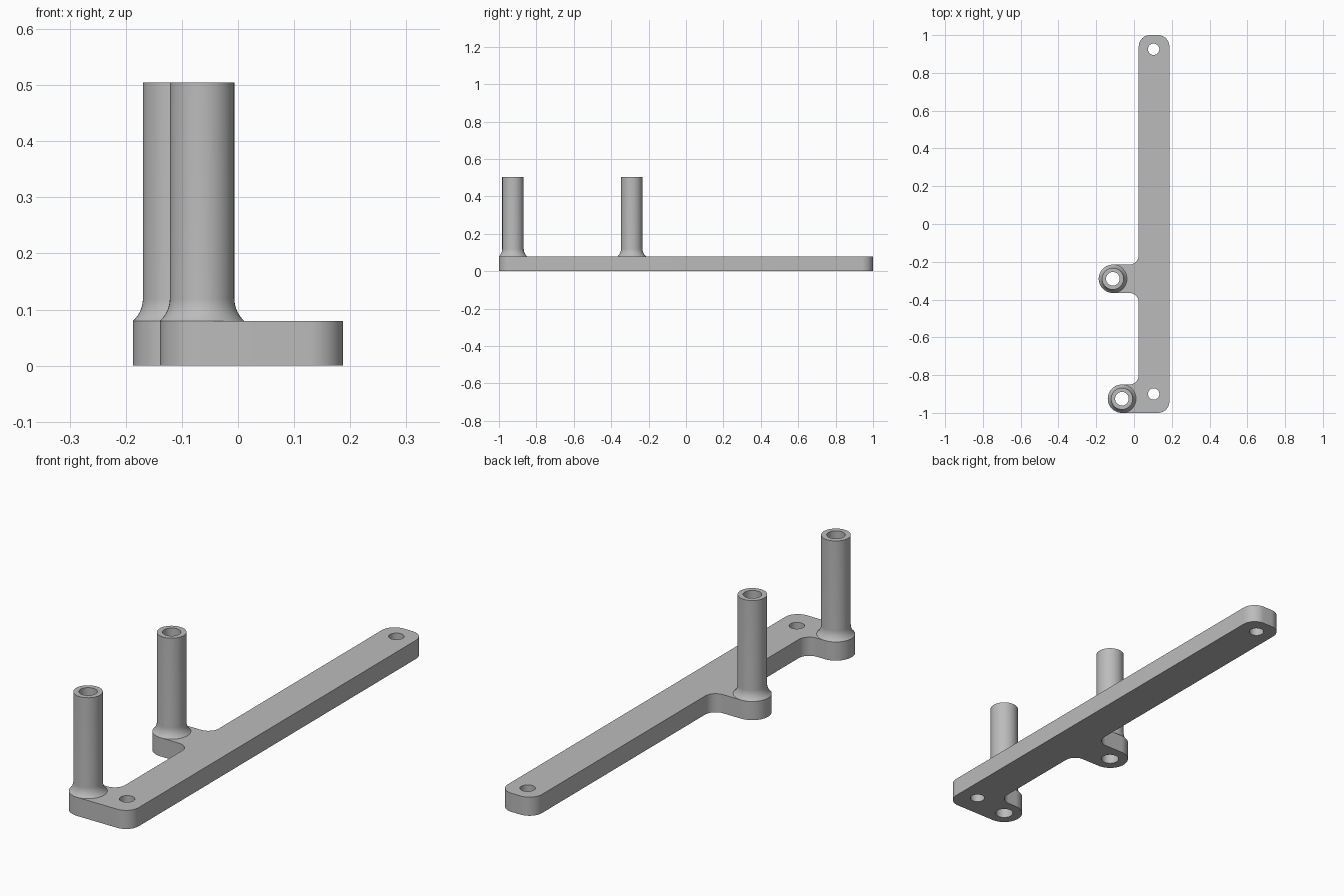
import bpy, bmesh
from math import sin, cos, tan, pi, radians
from mathutils import Vector

if "Cube" in bpy.data.objects:
    bpy.data.objects.remove(bpy.data.objects["Cube"])

PLATE = 0.08       # plate thickness
TOP = 0.505        # post height
BOSS, POST, BORE, SCREW = 0.075, 0.0575, 0.036, 0.03
LEFT, RIGHT = 0.025, 0.187
POSTS = {"middle_post": (-0.112, -0.29), "front_post": (-0.064, -0.925)}
SCREWS = [(0.104, 0.925), (0.104, -0.9)]

grey = bpy.data.materials.new("plain grey")
grey.use_nodes = True
grey.diffuse_color = (0.5, 0.5, 0.5, 1)
grey.node_tree.nodes["Principled BSDF"].inputs["Base Color"].default_value = (0.5, 0.5, 0.5, 1)


def finish(bm, name):
    bmesh.ops.recalc_face_normals(bm, faces=bm.faces)
    mesh = bpy.data.meshes.new(name)
    bm.to_mesh(mesh)
    bm.free()
    mesh.materials.append(grey)
    obj = bpy.data.objects.new(name, mesh)
    bpy.context.collection.objects.link(obj)
    bpy.ops.object.select_all(action="DESELECT")
    obj.select_set(True)
    bpy.context.view_layer.objects.active = obj
    bpy.ops.object.shade_smooth_by_angle(angle=radians(30))


def circle(x, y, r, n=48):
    return [(x + r * cos(2 * pi * i / n), y + r * sin(2 * pi * i / n)) for i in range(n)]


def rounded(corners, steps=16):
    """Polygon whose right-angled corners (x, y, radius) become arcs."""
    pts = []
    for i, (x, y, r) in enumerate(corners):
        p = Vector((x, y))
        a = (Vector(corners[i - 1][:2]) - p).normalized() * r
        b = (Vector(corners[(i + 1) % len(corners)][:2]) - p).normalized() * r
        for k in range(steps + 1):
            t = pi / 2 * k / steps
            q = p + a * (1 - sin(t)) + b * (1 - cos(t))
            if not pts or (q - pts[-1]).length > 1e-4:
                pts.append(q)
    return pts


# Plate: long bar with two side arms, fillets and through holes
corners = [(RIGHT, -1, 0.06), (RIGHT, 1, 0.06), (LEFT, 1, 0.06)]
for x, y in POSTS.values():
    corners += [(LEFT, y + BOSS, 0.05), (x - BOSS, y + BOSS, BOSS), (x - BOSS, y - BOSS, BOSS)]
    if y > -0.9:
        corners.append((LEFT, y - BOSS, 0.05))
loops = [rounded(corners)]
loops += [circle(x, y, BORE) for x, y in POSTS.values()]
loops += [circle(x, y, SCREW) for x, y in SCREWS]

bm = bmesh.new()
for loop in loops:
    vs = [bm.verts.new((p[0], p[1], 0)) for p in loop]
    for i, v in enumerate(vs):
        bm.edges.new((vs[i - 1], v))
bmesh.ops.triangle_fill(bm, use_beauty=True, edges=bm.edges[:], normal=(0, 0, 1))
raised = bmesh.ops.extrude_face_region(bm, geom=bm.faces[:], use_keep_orig=True)["geom"]
bmesh.ops.translate(bm, vec=(0, 0, PLATE),
                    verts=[g for g in raised if isinstance(g, bmesh.types.BMVert)])
finish(bm, "base_plate")

# Posts: hollow tubes with a concave flare at the foot
FLARE_R, FLARE_ANGLE = 0.0545, radians(47.2)
profile = [(BORE, PLATE), (BORE, TOP), (POST, TOP)]
for k in range(9):
    t = FLARE_ANGLE * k / 8
    profile.append((POST + FLARE_R * (1 - cos(t)), PLATE + FLARE_R * (sin(FLARE_ANGLE) - sin(t))))

for name, (x, y) in POSTS.items():
    bm = bmesh.new()
    rings = [[bm.verts.new((px, py, z)) for px, py in circle(x, y, r)] for r, z in profile]
    for lower, upper in zip(rings, rings[1:]):
        for i in range(len(lower)):
            bm.faces.new((lower[i - 1], lower[i], upper[i], upper[i - 1]))
    finish(bm, name)
